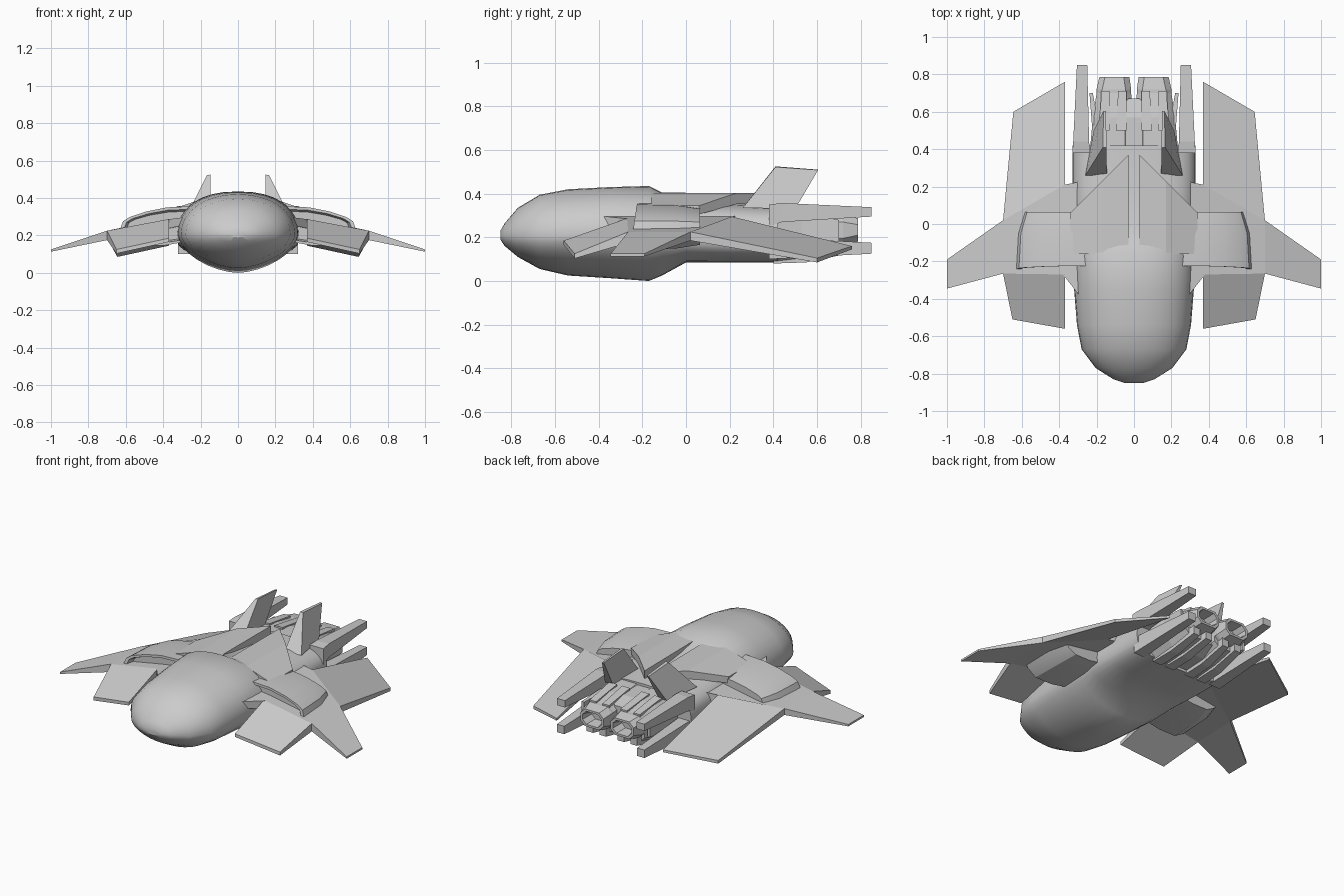
import bpy, bmesh, math


def build(name, verts, faces, mirror=True, smooth=None):
    me = bpy.data.meshes.new(name)
    me.from_pydata(verts, [], faces)
    bm = bmesh.new()
    bm.from_mesh(me)
    bmesh.ops.recalc_face_normals(bm, faces=bm.faces)
    bm.to_mesh(me)
    bm.free()
    ob = bpy.data.objects.new(name, me)
    bpy.context.collection.objects.link(ob)
    if mirror:
        ob.modifiers.new("mirror", 'MIRROR').use_clip = False
    if smooth:
        bpy.ops.object.select_all(action='DESELECT')
        ob.select_set(True)
        bpy.context.view_layer.objects.active = ob
        bpy.ops.object.shade_smooth_by_angle(angle=math.radians(smooth))
    return ob


def loft(name, rings, mirror=True, smooth=None):
    """Skin equal-sized rings of points and cap both ends."""
    n = len(rings[0])
    verts = [p for r in rings for p in r]
    faces = [(k * n + i, k * n + (i + 1) % n, (k + 1) * n + (i + 1) % n, (k + 1) * n + i)
             for k in range(len(rings) - 1) for i in range(n)]
    faces += [tuple(range(n)), tuple(range(len(verts) - n, len(verts)))]
    return build(name, verts, faces, mirror, smooth)


def slab(name, pts):
    """Panel from top outline points (x, y, z, thickness)."""
    return loft(name, [[(x, y, z) for x, y, z, t in pts],
                       [(x, y, z - t) for x, y, z, t in pts]])


def rect(y, x0, x1, z0, z1, c=0.0):
    """Rectangle in the xz plane, with chamfered corners when c > 0."""
    if c == 0:
        return [(x0, y, z0), (x1, y, z0), (x1, y, z1), (x0, y, z1)]
    return [(x, y, z) for x, z in [
        (x0 + c, z0), (x1 - c, z0), (x1, z0 + c), (x1, z1 - c),
        (x1 - c, z1), (x0 + c, z1), (x0, z1 - c), (x0, z0 + c)]]


def hull_ring(y, w, top, bot, e_up, e_lo, zm=0.205, n=32):
    ring = []
    for i in range(n):
        a = 2 * math.pi * i / n
        c, s = math.cos(a), math.sin(a)
        e = e_up if s >= 0 else e_lo
        x = math.copysign(abs(c) ** (2 / e), c) * w
        h = abs(s) ** (2 / e) if abs(s) > 1e-6 else 0
        ring.append((x, y, zm + h * (top - zm if s >= 0 else bot - zm)))
    return ring


# Fuselage: bulbous nose blending into the flatter rear body
hull = [(-.85, .05, .23, .19, 2, 2), (-.83, .11, .265, .16, 2, 2),
        (-.77, .205, .335, .11, 2, 1.9), (-.67, .28, .395, .055, 2.1, 1.8),
        (-.54, .305, .42, .025, 2.1, 1.7), (-.35, .32, .43, .013, 2.2, 1.7),
        (-.17, .325, .435, 0, 2.3, 1.7), (-.11, .325, .405, .025, 2.3, 1.9),
        (0, .33, .38, .085, 2.6, 2.6), (.2, .33, .355, .085, 3, 3),
        (.42, .33, .345, .085, 3, 3)]
loft("fuselage", [hull_ring(*s) for s in hull], mirror=False, smooth=32)

# Dorsal armour plates with a slot down the middle
slab("deck_inner", [(.03, -.16, .405, .06), (.17, -.16, .402, .06),
                    (.17, .23, .402, .05), (.03, .37, .402, .05)])
slab("deck_outer", [(.17, -.16, .402, .06), (.34, -.16, .345, .04),
                    (.34, .06, .345, .04), (.17, .23, .402, .05)])

# Wings: root with strake, drooping tip, tilted front and rear panels
slab("wing_root", [(.27, -.41, .30, .04), (.38, -.27, .285, .05), (.70, -.265, .225, .05),
                   (.70, .02, .225, .04), (.37, .21, .295, .05), (.27, .23, .30, .05)])
slab("wing_tip", [(.70, -.265, .225, .05), (1, -.345, .125, .012),
                  (1, -.19, .125, .012), (.70, .02, .225, .04)])
slab("front_panel", [(.37, -.56, .185, .02), (.65, -.51, .125, .022),
                     (.70, -.265, .225, .05), (.37, -.27, .287, .05)])
slab("rear_panel", [(.37, .21, .295, .05), (.70, .02, .225, .04),
                    (.645, .60, .105, .02), (.37, .76, .16, .015)])

# Air intakes over and under the wing roots
intake = [(.26, .355), (.38, .35), (.49, .328), (.58, .298), (.615, .275), (.63, .235),
          (.58, .18), (.52, .145), (.40, .145), (.26, .17)]


def intake_ring(y, sx, sz, lean=0.0):
    return [(.28 + (x - .28) * sx, y + lean * (z - .25), .25 + (z - .25) * sz) for x, z in intake]


loft("intake", [intake_ring(-.20, .9, .75), intake_ring(-.24, .94, .85, .15),
                intake_ring(-.24, 1, 1, .15), intake_ring(-.05, .97, .97),
                intake_ring(.065, .87, .8)], smooth=28)

# Canted tail fins
loft("tail_fin", [[(.145, .26, .335), (.26, .26, .335), (.215, .50, .33), (.16, .50, .33)],
                  [(.147, .41, .525), (.166, .41, .522), (.163, .605, .508), (.15, .605, .51)]])

# Tail booms, upper and lower
loft("upper_boom", [rect(.38, .235, .33, .25, .35), rect(.44, .24, .325, .27, .357),
                    rect(.85, .25, .305, .295, .338)])
loft("lower_boom", [rect(.38, .24, .32, .10, .20), rect(.85, .255, .305, .125, .175)])

# Engine block, nacelles and open nozzles
loft("engine_core", [rect(.40, -.22, .22, .10, .33), rect(.57, -.12, .12, .11, .325),
                     rect(.67, -.03, .03, .15, .30)], mirror=False)
loft("engine", [rect(.40, .01, .235, .09, .335, .04), rect(.57, .01, .22, .105, .325, .035),
                rect(.70, .015, .20, .135, .30, .03)])
loft("nozzle", [rect(.66, .015, .20, .165, .30, .03), rect(.72, .015, .20, .165, .30, .03),
                rect(.787, .025, .185, .18, .288, .03), rect(.787, .04, .17, .193, .275, .025),
                rect(.71, .05, .16, .20, .265, .025)])

# Raised ribs above and below the engines, and side flaps
for i, x in enumerate((.04, .13)):
    loft(f"upper_rib_{i}", [rect(.50, x, x + .055, .29, .34), rect(.71, x, x + .045, .27, .31)])
    loft(f"lower_rib_{i}", [rect(.40, x, x + .065, .08, .15), rect(.55, x, x + .06, .085, .15),
                            rect(.74, x, x + .045, .125, .18)])
loft("side_flap", [rect(.53, .19, .225, .15, .30), rect(.70, .22, .238, .18, .28)])
